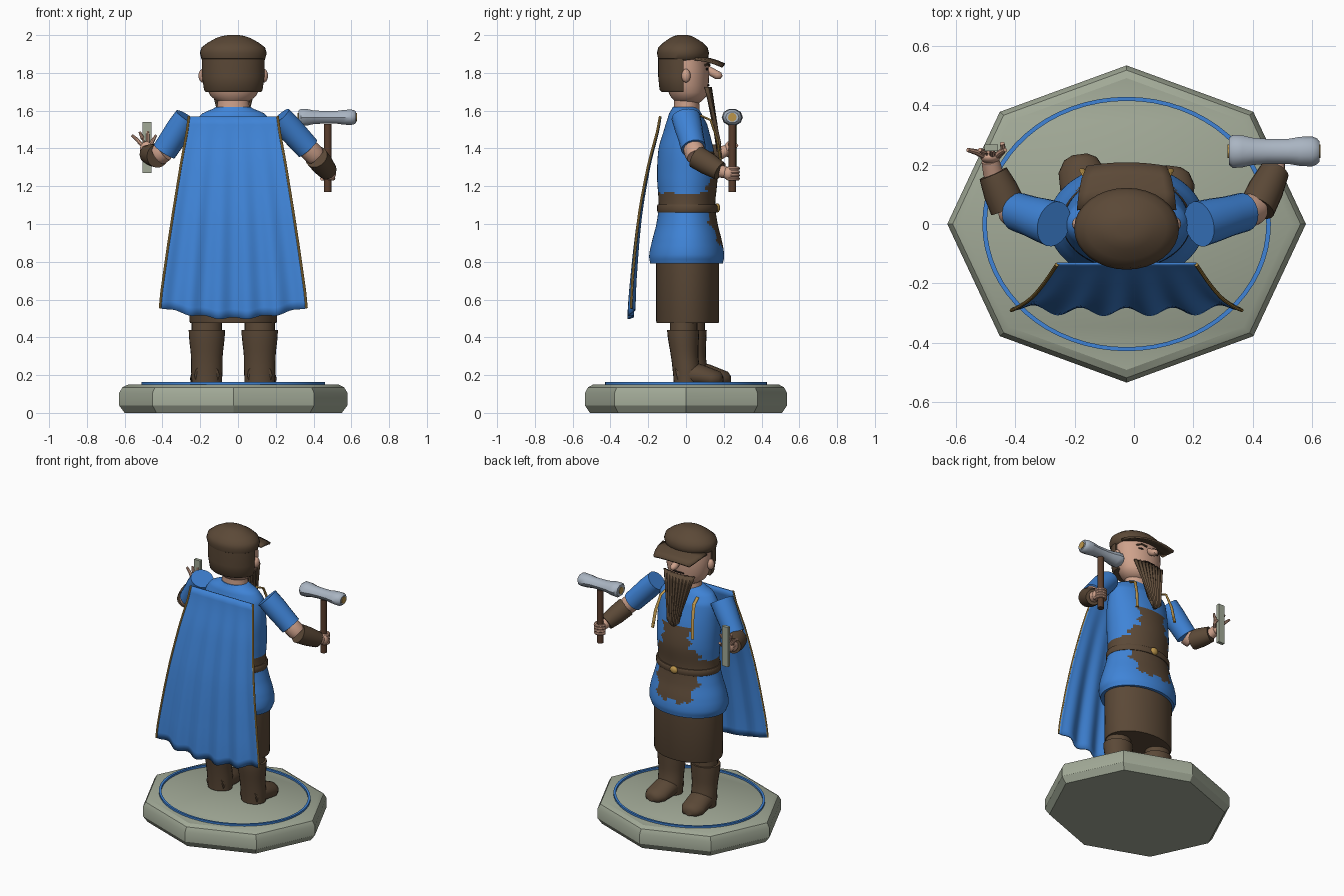
import bpy, bmesh, math
from mathutils import Vector

if "Cube" in bpy.data.objects:
    bpy.data.objects.remove(bpy.data.objects["Cube"])

CX = -0.025  # body centre line


def material(name, rgb):
    m = bpy.data.materials.new(name)
    m.diffuse_color = (*rgb, 1)
    m.use_nodes = True
    m.node_tree.nodes["Principled BSDF"].inputs["Base Color"].default_value = m.diffuse_color
    return m


BLUE = material("blue cloth", (0.05, 0.23, 0.68))
BROWN = material("brown leather", (0.105, 0.066, 0.038))
STONE = material("grey green stone", (0.36, 0.40, 0.31))
SKIN = material("skin", (0.62, 0.36, 0.26))
STEEL = material("steel", (0.40, 0.46, 0.54))
GOLD = material("gold", (0.50, 0.30, 0.07))
WOOD = material("wood", (0.10, 0.047, 0.026))
DARK = material("dark", (0.015, 0.01, 0.008))


def build(name, verts, faces, mats, angle=40):
    me = bpy.data.meshes.new(name)
    me.from_pydata([tuple(v) for v in verts], [], faces)
    bm = bmesh.new()
    bm.from_mesh(me)
    bmesh.ops.recalc_face_normals(bm, faces=bm.faces)
    bm.to_mesh(me)
    bm.free()
    for m in mats if isinstance(mats, list) else [mats]:
        me.materials.append(m)
    ob = bpy.data.objects.new(name, me)
    bpy.context.collection.objects.link(ob)
    bpy.ops.object.select_all(action='DESELECT')
    ob.select_set(True)
    bpy.context.view_layer.objects.active = ob
    if angle:
        bpy.ops.object.shade_smooth_by_angle(angle=math.radians(angle))
    return ob


def skin_rings(name, rings, mats, angle=40):
    n = len(rings[0])
    faces = [(i * n + j, i * n + (j + 1) % n, (i + 1) * n + (j + 1) % n, (i + 1) * n + j)
             for i in range(len(rings) - 1) for j in range(n)]
    faces += [tuple(range(n)), tuple(range((len(rings) - 1) * n, len(rings) * n))]
    return build(name, [v for r in rings for v in r], faces, mats, angle)


def sample(prof, z):
    """Smoothly interpolate a profile of (z, ...) rows."""
    k = max(i for i in range(len(prof) - 1) if prof[i][0] <= z + 1e-9)
    t = min(1, (z - prof[k][0]) / (prof[k + 1][0] - prof[k][0]))
    out = []
    for c in range(1, len(prof[0])):
        p = [prof[min(max(k + d, 0), len(prof) - 1)][c] for d in (-1, 0, 1, 2)]
        out.append(0.5 * (2 * p[1] + (p[2] - p[0]) * t + (2 * p[0] - 5 * p[1] + 4 * p[2] - p[3]) * t * t
                          + (3 * p[1] - p[0] - 3 * p[2] + p[3]) * t ** 3))
    return out


def ring(x, z, rx, y0, y1, n):
    return [Vector((x + rx * math.cos(2 * math.pi * j / n),
                    (y0 + y1) / 2 + (y1 - y0) / 2 * math.sin(2 * math.pi * j / n), z)) for j in range(n)]


def loft(name, prof, mats, x=CX, n=32, steps=0, angle=40, ymax=9):
    """Horizontal ellipses from rows of (z, half width, back y, front y)."""
    if steps:
        a, b = prof[0][0], prof[-1][0]
        zs = [a + (b - a) * i / steps for i in range(steps + 1)]
        prof = [(z, *sample(prof, z)) for z in zs]
    rings = [ring(x, *p, n) for p in prof]
    for r in rings:
        for v in r:
            v.y = min(v.y, ymax)
    return skin_rings(name, rings, mats, angle)


def tube(name, pts, radii, mats, n=16, angle=40, floor=-9):
    """Tube along a path; each radius is a number or (side, up)."""
    pts = [Vector(p) for p in pts]
    rings = []
    for i, p in enumerate(pts):
        t = (pts[min(i + 1, len(pts) - 1)] - pts[max(i - 1, 0)]).normalized()
        side = t.cross(Vector((0, 0, 1)) if abs(t.z) < 0.9 else Vector((0, 1, 0))).normalized()
        up = side.cross(t)
        r = radii[i] if isinstance(radii, list) else radii
        a, b = r if isinstance(r, tuple) else (r, r)
        rings.append([p + side * a * math.cos(2 * math.pi * j / n) + up * b * math.sin(2 * math.pi * j / n)
                      for j in range(n)])
    for r in rings:
        for v in r:
            v.z = max(v.z, floor)
    return skin_rings(name, rings, mats, angle)


def blob(name, c, r, mat):
    rings = [ring(c[0], c[2] - r[2] * math.cos(a), r[0] * math.sin(a), c[1] - r[1] * math.sin(a),
                  c[1] + r[1] * math.sin(a), 16) for a in [0.05 + (math.pi - 0.1) * i / 10 for i in range(11)]]
    return skin_rings(name, rings, mat)


# Octagonal base with chamfered rims, and inlaid ring
skin_rings("base", [ring(CX, z, 0.605 * s, -0.535 * s, 0.535 * s, 8) for z, s in
                    [(0, 0.95), (0.04, 1), (0.105, 1), (0.135, 0.97), (0.15, 0.92)]], STONE, 30)
circle = [(CX + 0.48 * math.cos(a), 0.423 * math.sin(a)) for a in [math.tau * i / 64 for i in range(64)]]
sq = [(1.014, .145), (1.014, .163), (.982, .163), (.982, .145)]
build("base_ring", [(CX + (x - CX) * s, y * s, z) for x, y in circle for s, z in sq],
      [(i * 4 + j, i * 4 + (j + 1) % 4, (i + 1) % 64 * 4 + (j + 1) % 4, (i + 1) % 64 * 4 + j)
       for i in range(64) for j in range(4)], BLUE)

# Boots
for side, x, dy in (("left", -0.165, 0.04), ("right", 0.115, 0)):
    s = 1 if x > 0 else -1
    loft(side + "_boot_shaft", [(0.16, .08, -.065 + dy, .07 + dy), (0.22, .083, -.07 + dy, .075 + dy),
                                (0.3, .084, -.08 + dy, .065 + dy), (0.4, .094, -.096 + dy, .068 + dy),
                                (0.44, .096, -.1 + dy, .07 + dy)], BROWN, x, 24, 10)
    loft(side + "_boot_cuff", [(0.43, .08, -.085 + dy, .06 + dy), (0.52, .08, -.085 + dy, .06 + dy)], BROWN, x, 24)
    tube(side + "_boot_foot", [(x + s * o, y + dy, z) for o, y, z in
                               [(0, -.05, .2), (0, 0, .21), (.006, .08, .195), (.012, .14, .18), (.016, .18, .178),
                                (.018, .195, .178)]],
         [(.065, .06), (.08, .07), (.078, .06), (.078, .052), (.055, .04), (.025, .02)], BROWN, 20, floor=0.155)

# Skirt
loft("skirt", [(0.475, .228, -.155, .172), (0.485, .232, -.158, .176), (0.85, .235, -.158, .176)], BROWN, n=40)

# Tunic with a painted apron and waist band
TUNIC = [(0.79, .25, -.19, .195), (0.83, .265, -.195, .202), (0.9, .258, -.182, .192), (1.0, .23, -.157, .168),
         (1.1, .208, -.145, .155), (1.25, .212, -.153, .166), (1.4, .215, -.145, .145), (1.53, .205, -.108, .112),
         (1.585, .165, -.09, .082), (1.62, .09, -.07, .065)]
tunic = loft("tunic", TUNIC, [BLUE, BROWN], n=96, steps=70)
for f in tunic.data.polygons:
    x, y, z = abs(f.center.x - CX), f.center.y, f.center.z
    rag = 0.012 * math.sin(z * 70) + 0.008 * math.sin(z * 133)
    width = 0.10 if z > 1.24 else 0.15 if z > 0.97 else 0.125
    apron = y > 0 and x < width + rag and 0.885 + 0.01 * math.sin(x * 90) < z < 1.38
    if apron or 1.065 < z < 1.165 + 0.006 * math.sin(f.center.x * 60):
        f.material_index = 1
loft("belt", [(1.062, .215, -.15, .163), (1.07, .219, -.153, .167), (1.095, .219, -.153, .167),
              (1.103, .215, -.15, .163)], BROWN, n=48)
blob("buckle", (CX, .165, 1.085), (.028, .016, .024), GOLD)
for s in (-1, 1):
    tube("apron_strap", [(CX + s * .115, .075, 1.575), (CX + s * .125, .13, 1.55), (CX + s * .14, .165, 1.45),
                         (CX + s * .15, .182, 1.34)], (.011, .006), GOLD, 8)

# Neck, head and face
loft("neck", [(1.57, .095, -.07, .075), (1.64, .083, -.063, .07), (1.7, .09, -.065, .075)], SKIN)
loft("head", [(1.64, .07, -.05, .07), (1.67, .115, -.08, .105), (1.72, .14, -.1, .118), (1.8, .155, -.11, .122),
              (1.9, .155, -.11, .115)], SKIN, steps=14)
tube("nose", [(CX, .1, 1.83), (CX, .135, 1.805), (CX, .165, 1.788), (CX, .185, 1.785), (CX, .192, 1.785)],
     [.016, .022, .023, .016, .004], SKIN, 12)
for s in (-1, 1):
    blob("ear", (CX + s * .162, 0, 1.785), (.022, .024, .036), SKIN)
    blob("eye", (CX + s * .055, .106, 1.82), (.022, .012, .008), DARK)
    tube("eyebrow", [(CX + s * .025, .125, 1.84), (CX + s * .06, .119, 1.848), (CX + s * .09, .1, 1.84)],
         .006, BROWN, 8)
blob("mouth", (CX, .117, 1.735), (.045, .008, .006), DARK)
loft("hair", [(1.70, .148, -.13, .1), (1.71, .155, -.14, .11), (1.78, .165, -.147, .11), (1.92, .165, -.147, .11)],
     BROWN, ymax=-0.012, n=48)

# Cap with visor
loft("cap", [(1.865, .155, -.135, .105), (1.875, .169, -.148, .116), (1.905, .177, -.154, .122),
             (1.935, .168, -.147, .114), (1.96, .135, -.12, .09), (1.985, .09, -.085, .05), (1.995, .06, -.065, .03),
             (2.0, .03, -.045, .01)], BROWN)
rows = [(.06, .168, 1.89), (.115, .162, 1.882), (.165, .152, 1.868), (.208, .135, 1.85)]
visor = build("cap_visor", [(CX + w * u / 5, y - .012 * (u / 5) ** 2, z - .012 * (u / 5) ** 2)
                            for y, w, z in rows for u in range(-5, 6)],
              [(i * 11 + j, i * 11 + j + 1, (i + 1) * 11 + j + 1, (i + 1) * 11 + j)
               for i in range(3) for j in range(10)], BROWN)
visor.modifiers.new("thickness", 'SOLIDIFY').thickness = 0.012

# Ridged tapering beard
NB = 18
verts = []
for i in range(7):
    t = i / 6
    for j in range(NB + 1):
        u = 2 * j / NB - 1
        verts.append((CX + u * (.118 - .075 * t), .128 + .05 * t - .02 * u * u * (1 - t) + .009 * (j % 2),
                      1.725 - .34 * t + (.04 * u * u + .008 * (j % 2)) * t))
beard = build("beard", verts, [(i * (NB + 1) + j, i * (NB + 1) + j + 1, (i + 1) * (NB + 1) + j + 1,
                                (i + 1) * (NB + 1) + j) for i in range(6) for j in range(NB)], BROWN, 25)
beard.modifiers.new("thickness", 'SOLIDIFY').thickness = 0.016

# Draped cape with gathered folds and trimmed edges
CAPE = [(0, -.137, .235), (.25, -.2, .277), (.5, -.25, .318), (.78, -.282, .36), (1, -.297, .388)]
NU, NV = 60, 24


def cape_point(u, t):
    y, w = sample(CAPE, t)
    fold = math.cos(u * math.pi * 5)
    low = .56 - .06 * (1 - u * u) + .006 * fold
    return (CX + u * w, y + t * (.014 * fold + .02 * abs(u) ** 4), 1.57 + (low - 1.57) * t)


cape = build("cape", [cape_point(2 * j / NU - 1, i / NV) for i in range(NV + 1) for j in range(NU + 1)],
             [(i * (NU + 1) + j, i * (NU + 1) + j + 1, (i + 1) * (NU + 1) + j + 1, (i + 1) * (NU + 1) + j)
              for i in range(NV) for j in range(NU)], BLUE)
cape.modifiers.new("thickness", 'SOLIDIFY').thickness = 0.008
for s in (-1, 1):
    tube("cape_trim", [cape_point(s, i / 12) for i in range(13)], .0065, GOLD, 8)

# Arms: sleeve, elbow, leather bracer, wrist
ARMS = {"left": [(-.27, 0, 1.565), (-.39, .04, 1.385), (-.425, .055, 1.36), (-.475, .17, 1.37), (-.485, .215, 1.39)],
        "right": [(.22, 0, 1.565), (.37, .04, 1.4), (.415, .055, 1.355), (.475, .18, 1.28), (.48, .22, 1.27)]}
for side, (a, b, c, d, e) in ARMS.items():
    va, vb = Vector(a), Vector(b)
    tube(side + "_sleeve", [va.lerp(vb, t) for t in (0, .33, .66, 1)],
         [(.078, .066), (.074, .07), (.068, .068), (.066, .066)], BLUE, 20)
    tube(side + "_elbow", [b, Vector(b).lerp(Vector(c), .7), c], [.055, .056, .05], SKIN)
    tube(side + "_bracer", [c, Vector(c).lerp(Vector(d), .5), d], [.062, .06, .05], BROWN, 20)
    tube(side + "_wrist", [d, e], [.034, .03], SKIN)

# Hammer in the right fist
HX, HY = 0.475, 0.245
tube("hammer_handle", [(HX, HY, 1.17), (HX, HY, 1.53)], .021, WOOD, 12)
tube("hammer_head", [(x, HY, 1.565) for x in (.32, .333, .365, .4, .45, .52, .56, .6, .617, .625)],
     [(.045, .038), (.056, .047), (.054, .046), (.046, .038), (.042, .035), (.042, .035), (.049, .041),
      (.051, .043), (.044, .038), (.035, .03)], STEEL, 10)
tube("hammer_inlay", [(.316, HY, 1.565), (.629, HY, 1.565)], .023, GOLD, 10)
blob("right_palm", (HX + .012, HY - .02, 1.268), (.032, .03, .036), SKIN)
for i in range(4):
    tube("right_finger", [(HX + .031 * math.cos(a), HY + .031 * math.sin(a), 1.24 + .018 * i)
                          for a in [-.8 + .5 * k for k in range(9)]], .01, SKIN, 8)

# Open left hand holding a flat chisel
blob("left_palm", (-.485, .225, 1.395), (.034, .022, .042), SKIN)
for i, (dx, dz) in enumerate([(-.055, .06), (-.028, .078), (0, .08), (.03, .06)]):
    x = -.506 + .014 * i
    tube("left_finger", [(x, .23, 1.415), (x + dx * .5, .243, 1.415 + dz * .5), (x + dx, .25, 1.41 + dz)],
         [.011, .01, .007], SKIN, 8)
tube("left_thumb", [(-.465, .225, 1.39), (-.44, .25, 1.40), (-.445, .272, 1.42)], [.013, .011, .008], SKIN, 8)
build("chisel", [(x, y, z) for z in (1.27, 1.54) for x, y in
                 [(-.505, .247), (-.459, .247), (-.459, .269), (-.505, .269)]],
      [(0, 1, 2, 3), (4, 5, 6, 7)] + [(j, (j + 1) % 4, (j + 1) % 4 + 4, j + 4) for j in range(4)], STONE)
